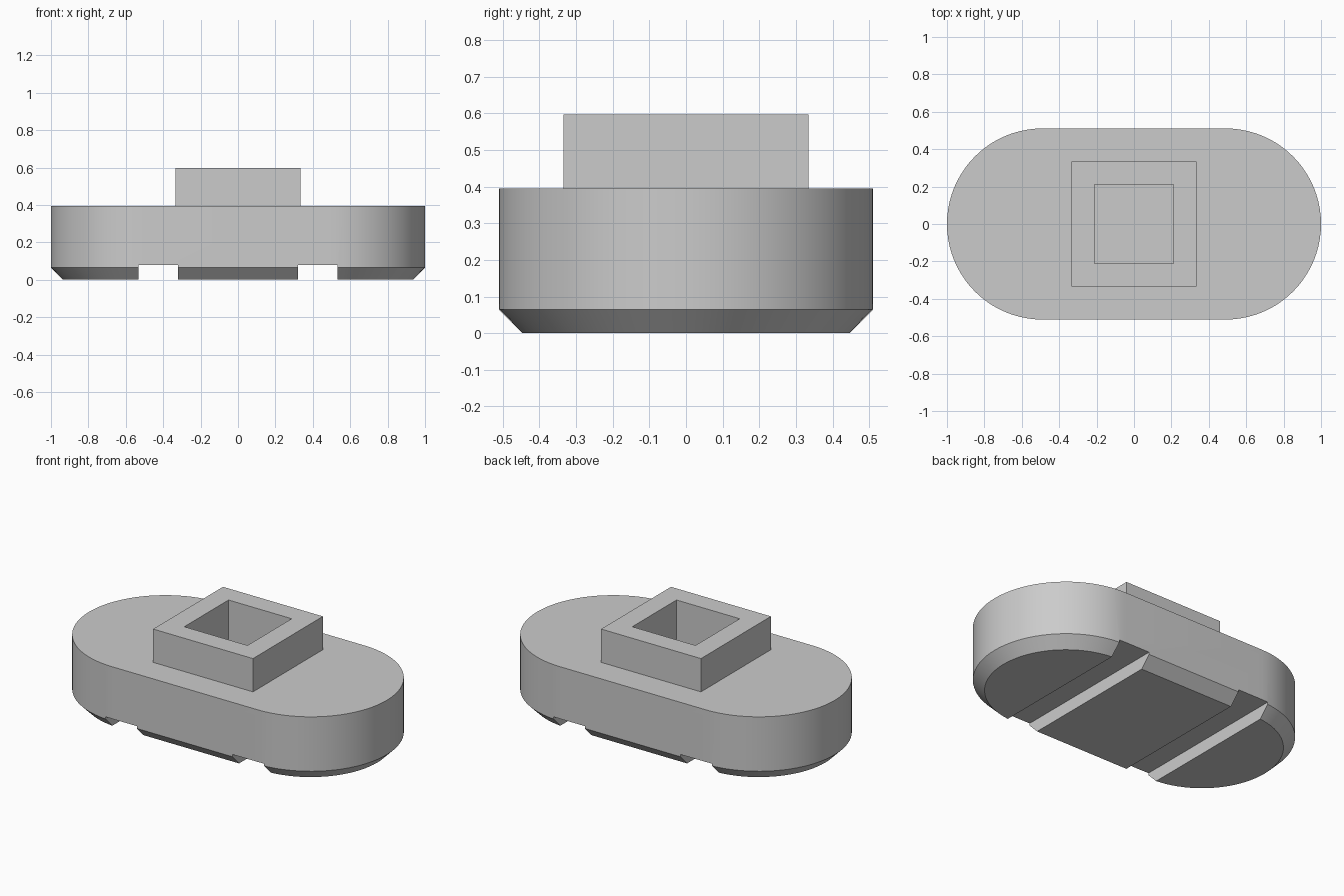
import bpy, bmesh
from math import sin, cos, pi, radians

if "Cube" in bpy.data.objects:
    bpy.data.objects.remove(bpy.data.objects["Cube"])

grey = bpy.data.materials.new("light_grey")
grey.use_nodes = True
colour = (0.6, 0.6, 0.6, 1)
grey.diffuse_color = colour
grey.node_tree.nodes["Principled BSDF"].inputs["Base Color"].default_value = colour


def finish(name, bm):
    bmesh.ops.recalc_face_normals(bm, faces=bm.faces)
    mesh = bpy.data.meshes.new(name)
    bm.to_mesh(mesh)
    bm.free()
    obj = bpy.data.objects.new(name, mesh)
    mesh.materials.append(grey)
    bpy.context.collection.objects.link(obj)
    return obj


def box(name, x0, x1, y, z0, z1):
    bm = bmesh.new()
    bmesh.ops.create_cube(bm, size=1)
    for v in bm.verts:
        v.co = ((x0 + x1) / 2 + v.co.x * (x1 - x0), v.co.y * 2 * y,
                (z0 + z1) / 2 + v.co.z * (z1 - z0))
    return finish(name, bm)


def apply_boolean(obj, other, operation):
    mod = obj.modifiers.new(other.name, 'BOOLEAN')
    mod.operation, mod.object, mod.solver = operation, other, 'EXACT'
    bpy.context.view_layer.objects.active = obj
    bpy.ops.object.modifier_apply(modifier=mod.name)
    bpy.data.objects.remove(other)


# Stadium-shaped body with a chamfered underside
STEPS = 40
bm = bmesh.new()
rings = []
for radius, z in ((0.447, 0), (0.511, 0.065), (0.511, 0.395)):
    ring = []
    for side in (1, -1):
        for i in range(STEPS + 1):
            a = -pi / 2 + pi * i / STEPS
            ring.append(bm.verts.new((side * (0.489 + radius * cos(a)),
                                      side * radius * sin(a), z)))
    rings.append(ring)
n = len(rings[0])
for low, high in zip(rings, rings[1:]):
    for i in range(n):
        j = (i + 1) % n
        bm.faces.new((low[i], low[j], high[j], high[i]))
bm.faces.new(rings[0])
bm.faces.new(rings[-1])
body = finish("body", bm)

# Square boss with a blind square socket
apply_boolean(body, box("boss", -0.335, 0.335, 0.335, 0.3, 0.597), 'UNION')
apply_boolean(body, box("socket", -0.212, 0.212, 0.212, 0.2, 0.8), 'DIFFERENCE')

# Two grooves across the underside
for x0, x1 in ((-0.532, -0.32), (0.32, 0.532)):
    apply_boolean(body, box("groove", x0, x1, 0.8, -0.2, 0.079), 'DIFFERENCE')

body.select_set(True)
bpy.context.view_layer.objects.active = body
bpy.ops.object.shade_smooth_by_angle(angle=radians(25))
